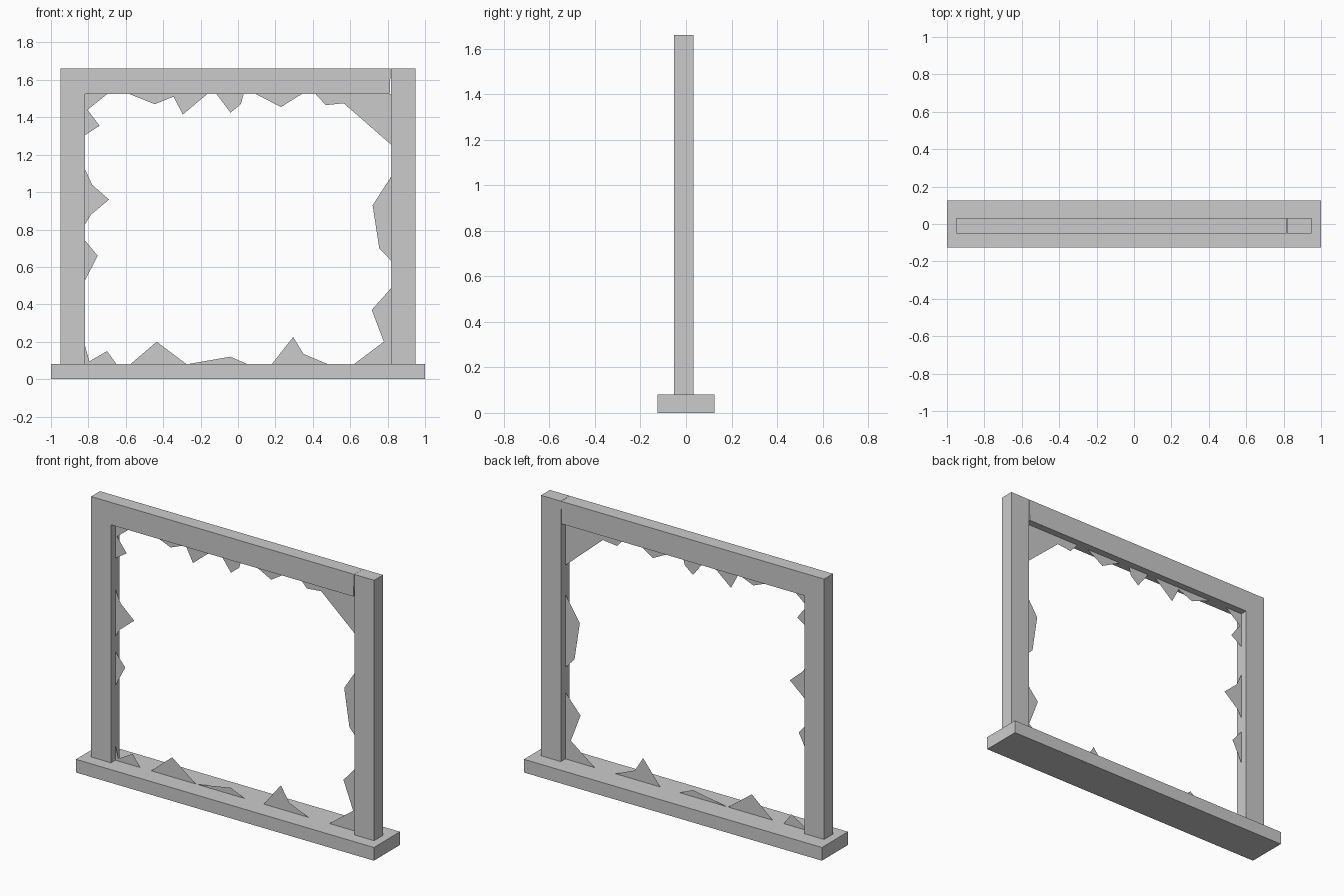
import bpy, bmesh

if "Cube" in bpy.data.objects:
    bpy.data.objects.remove(bpy.data.objects["Cube"])

SILL_TOP = 0.08
FRAME_TOP = 1.66
OUT = 0.95            # outer half width of the frame
IN = 0.817            # inner half width of the frame
HEAD = 1.524          # underside of the top rail
Y0, Y1 = -0.052, 0.033
GLASS_Y = -0.01


def profile(name, points, y, depth=0.0):
    """Flat x-z outline at y, extruded backwards when depth is given."""
    bm = bmesh.new()
    face = bm.faces.new([bm.verts.new((x, y, z)) for x, z in points])
    if depth:
        ext = bmesh.ops.extrude_face_region(bm, geom=[face])
        verts = [g for g in ext["geom"] if isinstance(g, bmesh.types.BMVert)]
        bmesh.ops.translate(bm, verts=verts, vec=(0, depth, 0))
        bmesh.ops.recalc_face_normals(bm, faces=bm.faces[:])
    mesh = bpy.data.meshes.new(name)
    bm.to_mesh(mesh)
    bm.free()
    obj = bpy.data.objects.new(name, mesh)
    bpy.context.collection.objects.link(obj)
    return obj


# Window sill
profile("sill", [(-1, 0), (1, 0), (1, SILL_TOP), (-1, SILL_TOP)], -0.125, 0.25)

# Left post and top rail in one L-shaped piece, its end slightly out of square
profile("left_post_and_top_rail",
        [(-OUT, SILL_TOP), (-IN, SILL_TOP), (-IN, HEAD), (IN - 0.006, HEAD),
         (IN - 0.001, FRAME_TOP), (-OUT, FRAME_TOP)], Y0, Y1 - Y0)

# Right post
profile("right_post",
        [(IN, SILL_TOP), (OUT, SILL_TOP), (OUT, FRAME_TOP), (IN, FRAME_TOP)],
        Y0, Y1 - Y0)

# Broken glass left along each side of the opening
B, T, L, R = SILL_TOP, HEAD, -IN, IN
shards = {
    "left": [
        [(L, 1.12), (-.78, 1.04), (-.69, .96), (-.785, .88), (L, .83)],
        [(L, .74), (-.75, .66), (L, .53)],
    ],
    "right": [
        [(R, 1.08), (.72, .93), (.755, .70), (R, .635)],
    ],
    "bottom": [
        [(-.575, B), (-.435, .20), (-.275, B)],
        [(-.27, B), (-.04, .12), (.05, B)],
        [(.18, B), (.295, .225), (.35, .135), (.48, B)],
    ],
    "top": [
        [(.34, T), (.23, 1.455), (.095, T)],
        [(.03, T), (.015, 1.47), (-.04, 1.425), (-.115, T)],
        [(-.165, T), (-.295, 1.415), (-.345, 1.51), (-.445, 1.47), (-.58, T)],
    ],
    "corner": [
        [(L, T), (-.70, T), (-.805, 1.44), (-.74, 1.355), (L, 1.305)],
        [(L, .175), (-.795, .095), (-.70, .15), (-.65, B), (L, B)],
        [(.62, B), (.78, .20), (.715, .37), (R, .485), (R, B)],
        [(R, 1.255), (.565, 1.475), (.47, 1.465), (.415, T), (R, T)],
    ],
}
for side, outlines in shards.items():
    for i, outline in enumerate(outlines, 1):
        profile(f"glass_shard_{side}_{i}", outline, GLASS_Y)
